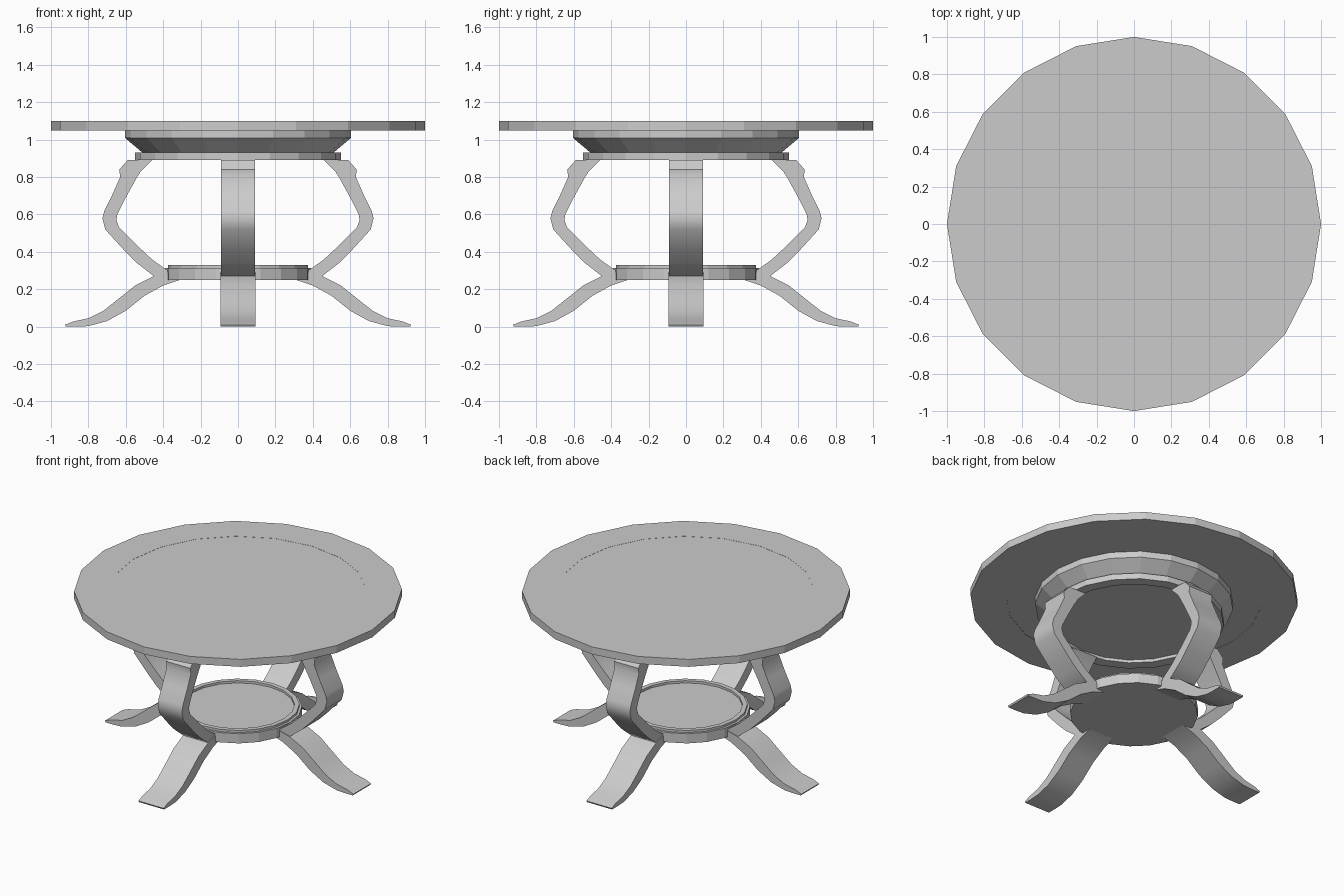
import bpy, bmesh, math

if "Cube" in bpy.data.objects:
    bpy.data.objects.remove(bpy.data.objects["Cube"])

SIDES = 20


def finish(name, bm):
    bmesh.ops.remove_doubles(bm, verts=bm.verts, dist=1e-5)
    bmesh.ops.recalc_face_normals(bm, faces=bm.faces)
    mesh = bpy.data.meshes.new(name)
    bm.to_mesh(mesh)
    bm.free()
    obj = bpy.data.objects.new(name, mesh)
    bpy.context.collection.objects.link(obj)
    return obj


def lathe(name, profile, closed=False):
    """Spin (radius, z) points around z."""
    bm = bmesh.new()
    pts = [bm.verts.new((r, 0, z)) for r, z in profile]
    edges = [bm.edges.new(p) for p in zip(pts, pts[1:])]
    if closed:
        edges.append(bm.edges.new((pts[-1], pts[0])))
    bmesh.ops.spin(bm, geom=pts + edges, cent=(0, 0, 0), axis=(0, 0, 1),
                   angle=math.tau, steps=SIDES)
    bmesh.ops.dissolve_degenerate(bm, edges=bm.edges, dist=1e-5)
    return finish(name, bm)


def strip(name, pairs, half_width, angle):
    """Curved bar from paired outer/inner (radius, z) points, turned about z."""
    bm = bmesh.new()
    rows = []
    for (xo, zo), (xi, zi) in pairs:
        rows.append([bm.verts.new(p) for p in (
            (xo, -half_width, zo), (xo, half_width, zo),
            (xi, half_width, zi), (xi, -half_width, zi))])
    for a, b in zip(rows, rows[1:]):
        for i in range(4):
            j = (i + 1) % 4
            bm.faces.new((a[i], a[j], b[j], b[i]))
    bm.faces.new(rows[0])
    bm.faces.new(rows[-1])
    obj = finish(name, bm)
    obj.rotation_euler.z = angle
    bpy.ops.object.select_all(action='DESELECT')
    obj.select_set(True)
    bpy.context.view_layer.objects.active = obj
    bpy.ops.object.shade_smooth_by_angle(angle=math.radians(32))
    return obj


# Table top: rim with an inset centre panel
lathe("tabletop_rim", [(0.78, 1.05), (1.0, 1.05), (1.0, 1.10), (0.78, 1.10)], True)
lathe("tabletop_panel", [(0, 1.052), (0.78, 1.052), (0.78, 1.099), (0, 1.099)])

# Tapered apron and the ring beneath it
lathe("apron", [(0, 1.052), (0.605, 1.052), (0.605, 1.01), (0.51, 0.93), (0, 0.93)])
lathe("apron_ring", [(0, 0.93), (0.55, 0.93), (0.55, 0.89), (0.48, 0.89),
                     (0.48, 0.91), (0, 0.91)])

# Lower shelf with a raised lip
lathe("lower_shelf", [(0, 0.25), (0.39, 0.25), (0.39, 0.315), (0.375, 0.315),
                      (0.375, 0.33), (0.345, 0.33), (0.345, 0.315), (0, 0.315)])

# Legs: bowed upper part and splayed foot
upper = [((0.59, 0.89), (0.46, 0.89)), ((0.635, 0.84), (0.52, 0.83)),
         ((0.63, 0.80), (0.545, 0.79)), ((0.67, 0.71), (0.60, 0.69)),
         ((0.715, 0.62), (0.645, 0.60)), ((0.725, 0.58), (0.65, 0.57)),
         ((0.71, 0.52), (0.635, 0.53)), ((0.61, 0.41), (0.54, 0.435)),
         ((0.54, 0.34), (0.46, 0.36)), ((0.45, 0.27), (0.39, 0.31)),
         ((0.38, 0.26), (0.37, 0.30))]
lower = [((0.37, 0.29), (0.31, 0.25)), ((0.45, 0.27), (0.40, 0.22)),
         ((0.55, 0.22), (0.50, 0.165)), ((0.65, 0.14), (0.60, 0.085)),
         ((0.72, 0.085), (0.70, 0.03)), ((0.80, 0.045), (0.80, 0.003)),
         ((0.88, 0.028), (0.86, 0.0)), ((0.925, 0.01), (0.92, 0.0))]
for i, side in enumerate(("right", "back", "left", "front")):
    strip(side + "_leg_upper", upper, 0.09, i * math.pi / 2)
    strip(side + "_leg_foot", lower, 0.094, i * math.pi / 2)
